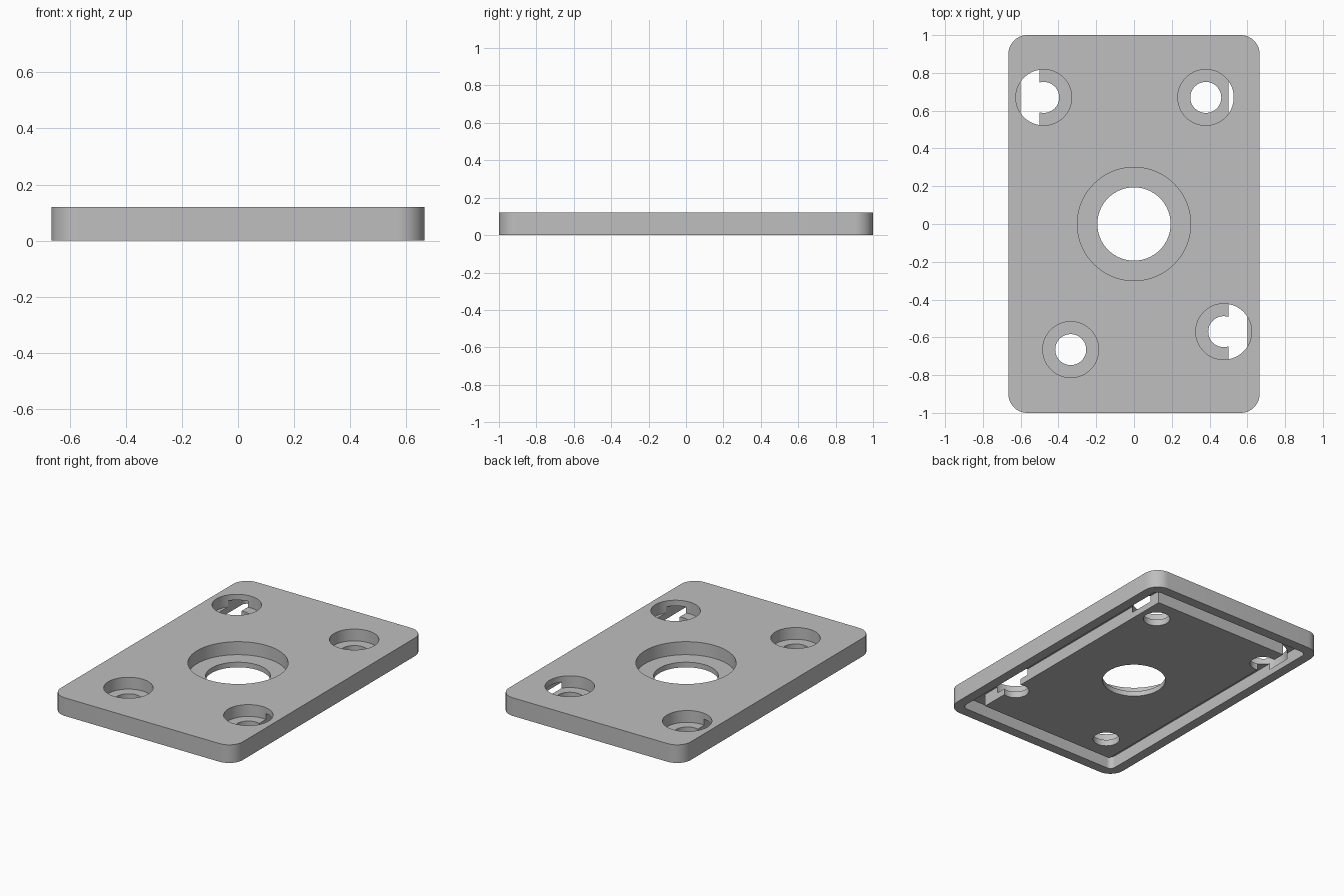
import bpy
import bmesh
from math import radians, sin, cos, pi

if "Cube" in bpy.data.objects:
    bpy.data.objects.remove(bpy.data.objects["Cube"], do_unlink=True)

THICK = 0.12
GROOVE_TOP = 0.082

# one plain grey for the whole plate
grey = bpy.data.materials.new("plain grey")
grey.use_nodes = True
colour = (0.52, 0.52, 0.52, 1)
grey.diffuse_color = colour
grey.node_tree.nodes["Principled BSDF"].inputs["Base Color"].default_value = colour


def prism(name, outline, low, high):
    """Extrude a flat outline from height low to height high."""
    bm = bmesh.new()
    base = bm.faces.new([bm.verts.new((x, y, low)) for x, y in outline])
    top = bmesh.ops.extrude_face_region(bm, geom=[base])["geom"]
    moved = [v for v in top if isinstance(v, bmesh.types.BMVert)]
    bmesh.ops.translate(bm, verts=moved, vec=(0, 0, high - low))
    bmesh.ops.recalc_face_normals(bm, faces=bm.faces)
    mesh = bpy.data.meshes.new(name)
    bm.to_mesh(mesh)
    bm.free()
    mesh.materials.append(grey)
    obj = bpy.data.objects.new(name, mesh)
    bpy.context.collection.objects.link(obj)
    return obj


def rounded_rect(hx, hy, r, steps=10):
    points = []
    for i, (sx, sy) in enumerate([(1, 1), (-1, 1), (-1, -1), (1, -1)]):
        for k in range(steps + 1):
            a = (i + k / steps) * pi / 2
            points.append((sx * (hx - r) + r * cos(a), sy * (hy - r) + r * sin(a)))
    return points


def circle(x, y, r, steps=64):
    return [(x + r * cos(2 * pi * k / steps), y + r * sin(2 * pi * k / steps))
            for k in range(steps)]


def combine(target, tool, operation):
    """Apply a boolean and remove the helper."""
    tool.hide_render = True
    mod = target.modifiers.new("combine", "BOOLEAN")
    mod.operation = operation
    mod.solver = "EXACT"
    mod.object = tool
    graph = bpy.context.evaluated_depsgraph_get()
    mesh = bpy.data.meshes.new_from_object(target.evaluated_get(graph))
    target.modifiers.clear()
    target.data = mesh
    bpy.data.objects.remove(tool, do_unlink=True)


# plate with rounded corners
plate = prism("cover_plate", rounded_rect(0.665, 1, 0.1), 0, THICK)

# seal groove underneath: hollow it out, then put the raised centre back
combine(plate, prism("groove_cutter", rounded_rect(0.6, 0.933, 0.035), -0.1, GROOVE_TOP),
        "DIFFERENCE")
island = [(-0.5, -0.833), (0.5, -0.833), (0.5, 0.833), (-0.5, 0.833)]
combine(plate, prism("raised_centre", island, 0, 0.1), "UNION")

# stepped holes: x, y, bore radius, hole radius, floor height
holes = [
    (0, 0, 0.3, 0.194, 0.034),
    (-0.478, 0.67, 0.148, 0.082, 0.042),
    (0.38, 0.67, 0.148, 0.082, 0.042),
    (-0.335, -0.665, 0.148, 0.082, 0.042),
    (0.475, -0.57, 0.148, 0.082, 0.042),
]
for x, y, bore, hole, floor in holes:
    combine(plate, prism("bore_cutter", circle(x, y, bore), floor, 0.3), "DIFFERENCE")
    combine(plate, prism("hole_cutter", circle(x, y, hole), -0.1, 0.3), "DIFFERENCE")

# smooth round walls, crisp edges
bpy.ops.object.select_all(action="DESELECT")
plate.select_set(True)
bpy.context.view_layer.objects.active = plate
bpy.ops.object.shade_smooth_by_angle(angle=radians(30))
